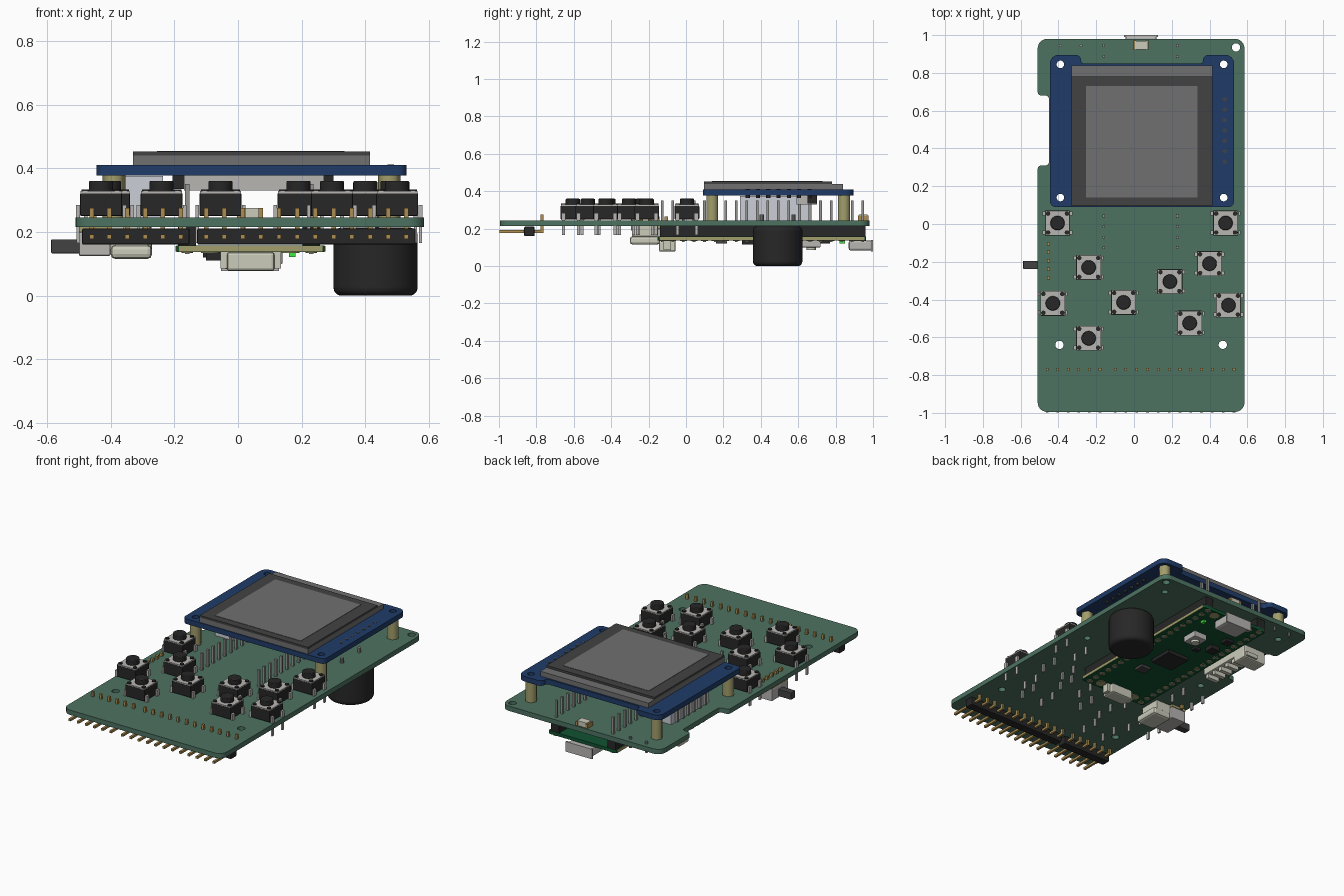
import bpy, bmesh, math
from mathutils import Vector, Matrix

if "Cube" in bpy.data.objects:
    bpy.data.objects.remove(bpy.data.objects["Cube"])

def mat(name, *c):
    m = bpy.data.materials.new(name)
    m.diffuse_color = (*c, 1)
    m.use_nodes = True
    m.node_tree.nodes["Principled BSDF"].inputs["Base Color"].default_value = m.diffuse_color
    return m

GREEN = mat("board_green", .073, .17, .12)
DKGREEN = mat("module_green", .005, .085, .03)
BLUE = mat("board_blue", .014, .045, .14)
BLACK = mat("black_plastic", .02, .02, .02)
DARK = mat("dark_frame", .055, .055, .055)
SCREEN = mat("screen_grey", .16, .16, .16)
METAL = mat("metal", .48, .47, .45)
PIN = mat("pin_grey", .3, .3, .29)
GOLD = mat("gold", .42, .27, .08)
BRASS = mat("brass", .36, .34, .15)
CREAM = mat("cream", .6, .6, .5)
WHITE = mat("pale_housing", .6, .62, .68)
LED = mat("led_green", .05, .8, .05)

def add(name, me, m, bevel=0, segs=2, smooth=False):
    ob = bpy.data.objects.new(name, me)
    bpy.context.collection.objects.link(ob)
    me.materials.append(m)
    if bevel:
        b = ob.modifiers.new("bevel", 'BEVEL')
        b.width, b.segments, b.limit_method = bevel, segs, 'ANGLE'
    if smooth:
        bpy.ops.object.select_all(action='DESELECT')
        ob.select_set(True)
        bpy.context.view_layer.objects.active = ob
        bpy.ops.object.shade_smooth_by_angle(angle=math.radians(35))
    return ob

def boxes(name, items, m, bevel=0):
    """items: (x0, x1, y0, y1, z0, z1)"""
    bm = bmesh.new()
    for x0, x1, y0, y1, z0, z1 in items:
        M = Matrix.Translation(((x0+x1)/2, (y0+y1)/2, (z0+z1)/2)) @ Matrix.Diagonal((x1-x0, y1-y0, z1-z0, 1))
        bmesh.ops.create_cube(bm, size=1, matrix=M)
    me = bpy.data.meshes.new(name)
    bm.to_mesh(me)
    bm.free()
    return add(name, me, m, bevel)

def cyls(name, items, m, n=24, bevel=0, segs=2):
    """items: (x, y, z0, z1, radius)"""
    bm = bmesh.new()
    for x, y, z0, z1, r in items:
        bmesh.ops.create_cone(bm, cap_ends=True, segments=n, radius1=r, radius2=r, depth=z1-z0,
                              matrix=Matrix.Translation((x, y, (z0+z1)/2)))
    me = bpy.data.meshes.new(name)
    bm.to_mesh(me)
    bm.free()
    return add(name, me, m, bevel, segs, smooth=True)

def ring(x, y, r, n=24):
    return [(x + r*math.cos(2*math.pi*i/n), y + r*math.sin(2*math.pi*i/n)) for i in range(n)]

def rounded(corners, n=6):
    """Right-angled outline, corners (x, y, radius) turned into arcs."""
    out = []
    for i, (x, y, r) in enumerate(corners):
        p = Vector((x, y))
        u = (Vector(corners[i-1][:2]) - p).normalized() * r
        v = (Vector(corners[(i+1) % len(corners)][:2]) - p).normalized() * r
        for k in range(n + 1):
            t = math.pi/2 * k/n
            out.append(tuple(p + u + v - v*math.cos(t) - u*math.sin(t)))
    return out

def plate(name, loops, z0, z1, m):
    """Flat sheet: the first loops are outlines, inner loops become holes."""
    cu = bpy.data.curves.new(name, 'CURVE')
    cu.dimensions, cu.fill_mode, cu.extrude = '2D', 'BOTH', (z1-z0)/2
    for lp in loops:
        s = cu.splines.new('POLY')
        s.points.add(len(lp) - 1)
        for q, c in zip(s.points, lp):
            q.co = (c[0], c[1], 0, 1)
        s.use_cyclic_u = True
    tmp = bpy.data.objects.new("tmp", cu)
    bpy.context.collection.objects.link(tmp)
    bpy.context.view_layer.update()
    me = bpy.data.meshes.new_from_object(tmp.evaluated_get(bpy.context.evaluated_depsgraph_get()))
    bpy.data.objects.remove(tmp)
    me.transform(Matrix.Translation((0, 0, (z0+z1)/2)))
    me.materials.clear()
    return add(name, me, m)

# main board with side notch and holes
mounts = [(x, y) for x in (-.39, .475) for y in (.14, .845)]
outline = rounded([(-.51, -.995, .05), (.585, -.995, .05), (.585, .98, .05), (-.51, .98, .05),
                   (-.51, .68, .02), (-.45, .68, .02), (-.45, .31, .02), (-.51, .31, .02)])
plate("main_board", [outline, ring(.54, .935, .022), ring(-.395, -.64, .022), ring(.47, -.64, .022)]
      + [ring(x, y, .02) for x, y in mounts], .215, .245, GREEN)

# display board, standoffs and screen
outline = rounded([(-.445, .09, .03), (.53, .09, .03), (.53, .895, .045), (.365, .895, .028), (.365, .85, .016),
                   (-.28, .85, .016), (-.28, .895, .028), (-.445, .895, .045)])
plate("display_board", [outline] + [ring(x, y, .02) for x, y in mounts], .378, .41, BLUE)
for i, (x, y) in enumerate(mounts):
    plate(f"standoff_{i}", [ring(x, y, .036, 6), ring(x, y, .02)], .245, .378, BRASS)
boxes("screen_glass_base", [(-.33, .415, .095, .84, .41, .44)], SCREEN)
boxes("screen_frame", [(-.33, .415, .095, .78, .44, .453)], DARK)
boxes("screen_active_area", [(-.255, .335, .14, .73, .45, .455)], SCREEN)
cyls("display_pins", [(.48, .33 + .055*i, .365, .412, .011) for i in range(7)], DARK, 10)
boxes("ribbon_connector", [(-.17, .27, .59, .7, .33, .378)], METAL)
boxes("ribbon_latch", [(-.205, -.17, .65, .7, .335, .378), (.27, .3, .65, .7, .335, .378)], BLACK)

# side socket in the notch, upper shell and lower comb
boxes("socket_shell", [(-.36, -.345, .29, .66, .245, .376), (-.25, -.235, .29, .66, .245, .376),
                       (-.345, -.25, .29, .305, .245, .376), (-.345, -.25, .645, .66, .245, .376),
                       (-.345, -.25, .305, .645, .245, .27)], WHITE)
boxes("socket_pins", [(-.375, -.36, .33+.055*i, .345+.055*i, .25, .34) for i in range(6)], PIN)
boxes("lower_socket", [(-.37, -.27, .31, .68, .165, .215)], CREAM, .008)
boxes("lower_socket_teeth", [(-.36, -.28, .32+.058*i, .345+.058*i, .14, .165) for i in range(7)], CREAM)
boxes("battery_socket", [(-.43, -.27, .58, .68, .13, .215)], CREAM, .01)

# tactile buttons
buttons = [(-.405, .005), (.485, .005), (-.24, -.23), (-.43, -.42), (-.055, -.415),
           (-.24, -.605), (.19, -.305), (.40, -.21), (.50, -.43), (.295, -.525)]
quad = [(sx, sy) for sx in (-1, 1) for sy in (-1, 1)]
h = .066
boxes("button_bodies", [(x-h, x+h, y-h, y+h, .25, .322) for x, y in buttons], BLACK, .004)
boxes("button_plates", [(x-.064, x+.064, y-.064, y+.064, .32, .328) for x, y in buttons], METAL)
cyls("button_caps", [(x, y, .325, .36, .038) for x, y in buttons], BLACK, 28, .004)
cyls("button_rivets", [(x+.05*a, y+.05*b, .32, .334, .012) for x, y in buttons for a, b in quad], BLACK, 12)
boxes("button_legs", [(x+.073*a-.006, x+.073*a+.006, y+.05*b-.011, y+.05*b+.011, .246, .285)
                      for x, y in buttons for a, b in quad], METAL)
boxes("button_leads", [(x+.073*a-.005, x+.073*a+.005, y+.05*b-.008, y+.05*b+.008, .165, .25)
                       for x, y in buttons for a, b in quad], METAL)

# right-angle edge header
hx = [-.46 + .056*i for i in range(6)] + [-.10 + .0572*i for i in range(12)]
boxes("edge_header", [(-.49, -.152, -.865, -.81, .16, .211), (-.128, .558, -.865, -.81, .16, .211)], BLACK, .005)
boxes("edge_header_pins", [b for x in hx for b in ((x-.007, x+.007, -.998, -.763, .178, .192),
                                                   (x-.007, x+.007, -.777, -.763, .178, .275))], GOLD)

# buzzer
cyls("buzzer", [(.432, .49, 0, .214, .132)], BLACK, 48, .025, 5)
cyls("buzzer_leads", [(.432, .49+s, .2, .275, .011) for s in (-.085, .085)], PIN, 10)

# controller module underneath, with header rows
ys = [.945 - .0564*i for i in range(20)]
rows = (-.16, .23)
plate("controller_board", [rounded([(-.193, -.15, .01), (.272, -.15, .01), (.272, .962, .01), (-.193, .962, .01)])],
      .137, .157, DKGREEN)
boxes("controller_edge", [(-.196, -.193, -.14, .955, .138, .156), (.272, .275, -.14, .955, .138, .156),
                          (-.185, .265, -.153, -.15, .138, .156)], BRASS)
boxes("header_strips", [(x-.028, x+.028, -.14, .96, .157, .215) for x in rows], BLACK)
boxes("header_pins", [(x-.007, x+.007, y-.007, y+.007, .13, .35) for x in rows for y in ys], PIN)
cyls("controller_pads", [(x, y, .134, .138, .018) for x in rows for y in ys], BRASS, 12)
cyls("controller_mount_rings", [(.038+s, y, .134, .138, .03) for s in (-.125, .125) for y in (-.105, .925)], BRASS, 20)
boxes("processor", [(-.035, .115, .3, .45, .115, .137)], BLACK)
boxes("memory_chip", [(.06, .125, .16, .22, .12, .137)], DARK)
boxes("power_parts", [(-.1, -.04, .6, .66, .11, .137), (-.11, -.06, .72, .77, .12, .137),
                      (-.02, .02, .55, .58, .12, .137)], BLACK)
boxes("usb_socket", [(-.045, .12, .87, .998, .082, .137)], METAL, .012)
boxes("usb_flange", [(-.053, .128, .99, 1.0, .078, .14)], METAL)
boxes("reset_button_base", [(.05, .14, .62, .72, .1, .137)], METAL, .004)
cyls("reset_button_cap", [(.095, .67, .085, .102, .025)], CREAM, 20)
boxes("debug_socket", [(-.035, .115, -.145, -.055, .077, .137)], CREAM, .01)
boxes("debug_socket_ears", [(-.055, .135, -.12, -.08, .085, .137)], CREAM)
boxes("status_led", [(.16, .18, .82, .85, .122, .137)], LED)

# slide switch
boxes("switch_body", [(-.5, -.4, -.29, -.13, .125, .2)], METAL, .005)
boxes("switch_base", [(-.5, -.4, -.29, -.13, .2, .215)], BRASS)
boxes("switch_slider", [(-.587, -.495, -.238, -.195, .133, .177)], DARK, .003)
boxes("switch_pins", [(-.461, -.445, y-.009, y+.009, .19, .265) for y in (-.105, -.15, -.195, -.24, -.285)], GOLD)

# small cable socket near the switch
boxes("cable_socket", [(-.4, -.27, -.3, -.14, .115, .16)], CREAM, .015)
boxes("cable_socket_base", [(-.4, -.3, -.28, -.15, .16, .215)], CREAM)

# small parts on the top face
boxes("indicator", [(.005, .07, .925, .97, .245, .275)], CREAM)
boxes("indicator_ends", [(-.003, .01, .92, .975, .245, .27), (.065, .078, .92, .975, .245, .27)], GOLD)
cyls("top_leads", [(x, .945, .19, .26, .008) for x in (-.39, -.28)], PIN, 10)
